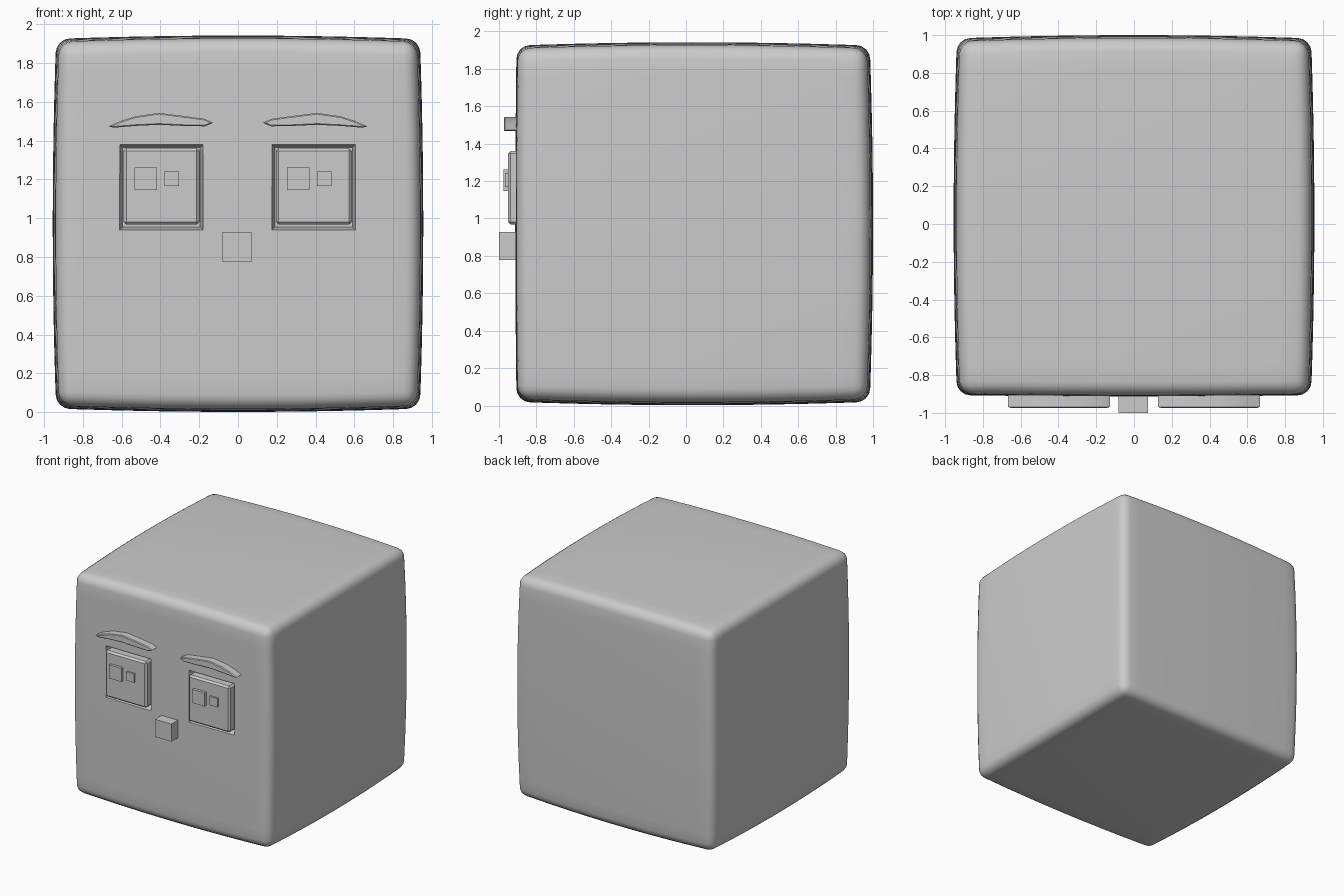
import bpy, bmesh, math
from mathutils import Vector

if "Cube" in bpy.data.objects:
    bpy.data.objects.remove(bpy.data.objects["Cube"])

grey = bpy.data.materials.new("plain grey")
grey.diffuse_color = (0.6, 0.6, 0.6, 1)
grey.use_nodes = True
grey.node_tree.nodes["Principled BSDF"].inputs["Base Color"].default_value = grey.diffuse_color


def add_object(name, bm, smooth=False):
    bmesh.ops.recalc_face_normals(bm, faces=bm.faces[:])
    mesh = bpy.data.meshes.new(name)
    bm.to_mesh(mesh)
    bm.free()
    mesh.materials.append(grey)
    obj = bpy.data.objects.new(name, mesh)
    bpy.context.collection.objects.link(obj)
    if smooth:
        bpy.ops.object.select_all(action='DESELECT')
        obj.select_set(True)
        bpy.context.view_layer.objects.active = obj
        bpy.ops.object.shade_smooth_by_angle(angle=math.radians(35))
    return obj


def box_mesh(x, y, z, taper=0.0, bevel=0.0):
    """Box between (min, max) ranges; taper shrinks its back (+y) end."""
    bm = bmesh.new()
    bmesh.ops.create_cube(bm, size=1)
    for v in bm.verts:
        t = taper if v.co.y > 0 else 0
        sx, sz = math.copysign(t, v.co.x), math.copysign(t, v.co.z)
        v.co = Vector(((x[0] + x[1]) / 2 + v.co.x * (x[1] - x[0]) - sx,
                       (y[0] + y[1]) / 2 + v.co.y * (y[1] - y[0]),
                       (z[0] + z[1]) / 2 + v.co.z * (z[1] - z[0]) - sz))
    if bevel:
        bmesh.ops.bevel(bm, geom=bm.edges[:], offset=bevel, segments=1,
                        affect='EDGES')
    return bm


# Head: rounded cube whose faces and edges swell outward
bm = bmesh.new()
bmesh.ops.create_cube(bm, size=2)
bmesh.ops.subdivide_edges(bm, edges=bm.edges[:], cuts=11, use_grid_fill=True)
rim = [e for e in bm.edges if e.calc_face_angle(0) > 1]
bmesh.ops.bevel(bm, geom=rim, offset=0.075, segments=4, profile=0.5,
                affect='EDGES')
for v in bm.verts:
    x, y, z = v.co
    fx, fy, fz = 1 - x * x, 1 - y * y, 1 - z * z
    swell_y = 0.0175 if y > 0 else 0.007
    v.co = (x * (0.92 + 0.0175 * (fy + fz)),
            0.033 + y * (0.932 + swell_y * (fx + fz)),
            0.972 + z * (0.935 + 0.0175 * (fx + fy)))
head = add_object("head", bm)

# Eye sockets cut into the face
SHIFT = 0.785
for i, dx in enumerate((-SHIFT, 0)):
    cutter = add_object("socket_cutter", box_mesh(
        (0.165 + dx, 0.615 + dx), (-0.96, -0.84), (0.93, 1.39), taper=0.025))
    cutter.hide_render = True
    cutter.hide_viewport = True
    mod = head.modifiers.new("socket", 'BOOLEAN')
    mod.operation = 'DIFFERENCE'
    mod.object = cutter
    mod.solver = 'EXACT'
# Bake the cuts so the helpers can be removed
dg = bpy.context.evaluated_depsgraph_get()
cut_mesh = bpy.data.meshes.new_from_object(head.evaluated_get(dg))
head.modifiers.clear()
head.data = cut_mesh
for obj in [o for o in bpy.data.objects if o.hide_render]:
    bpy.data.objects.remove(obj)
bpy.context.view_layer.objects.active = head
head.select_set(True)
bpy.ops.object.shade_smooth_by_angle(angle=math.radians(35))

# Eyes: bevelled block with a large and a small square on each
for side, dx in (("left", -SHIFT), ("right", 0)):
    add_object(side + "_eye", box_mesh(
        (0.195 + dx, 0.587 + dx), (-0.952, -0.82), (0.967, 1.362), bevel=0.015))
    add_object(side + "_pupil", box_mesh(
        (0.252 + dx, 0.368 + dx), (-0.975, -0.94), (1.147, 1.262)))
    add_object(side + "_eye_glint", box_mesh(
        (0.407 + dx, 0.482 + dx), (-0.967, -0.94), (1.167, 1.242)))

# Eyebrows: thin arched outline, extruded, front rim bevelled
BROW = [(0.128, 1.492), (0.17, 1.512), (0.28, 1.527), (0.408, 1.543),
        (0.53, 1.525), (0.60, 1.503), (0.668, 1.473), (0.64, 1.467),
        (0.53, 1.476), (0.408, 1.482), (0.28, 1.476), (0.17, 1.474)]
for side, s in (("left", -1), ("right", 1)):
    bm = bmesh.new()
    face = bm.faces.new([bm.verts.new((s * x, -0.88, z)) for x, z in BROW])
    out = bmesh.ops.extrude_face_region(bm, geom=[face])["geom"]
    front = [g for g in out if isinstance(g, bmesh.types.BMVert)]
    bmesh.ops.translate(bm, verts=front, vec=(0, -0.094, 0))
    edges = [e for e in bm.edges if all(v.co.y < -0.95 for v in e.verts)]
    bmesh.ops.recalc_face_normals(bm, faces=bm.faces[:])
    bmesh.ops.bevel(bm, geom=edges, offset=0.006, segments=1, affect='EDGES')
    add_object(side + "_eyebrow", bm, smooth=True)

# Nose
add_object("nose", box_mesh((-0.083, 0.073), (-1.0, -0.88), (0.778, 0.927)))
